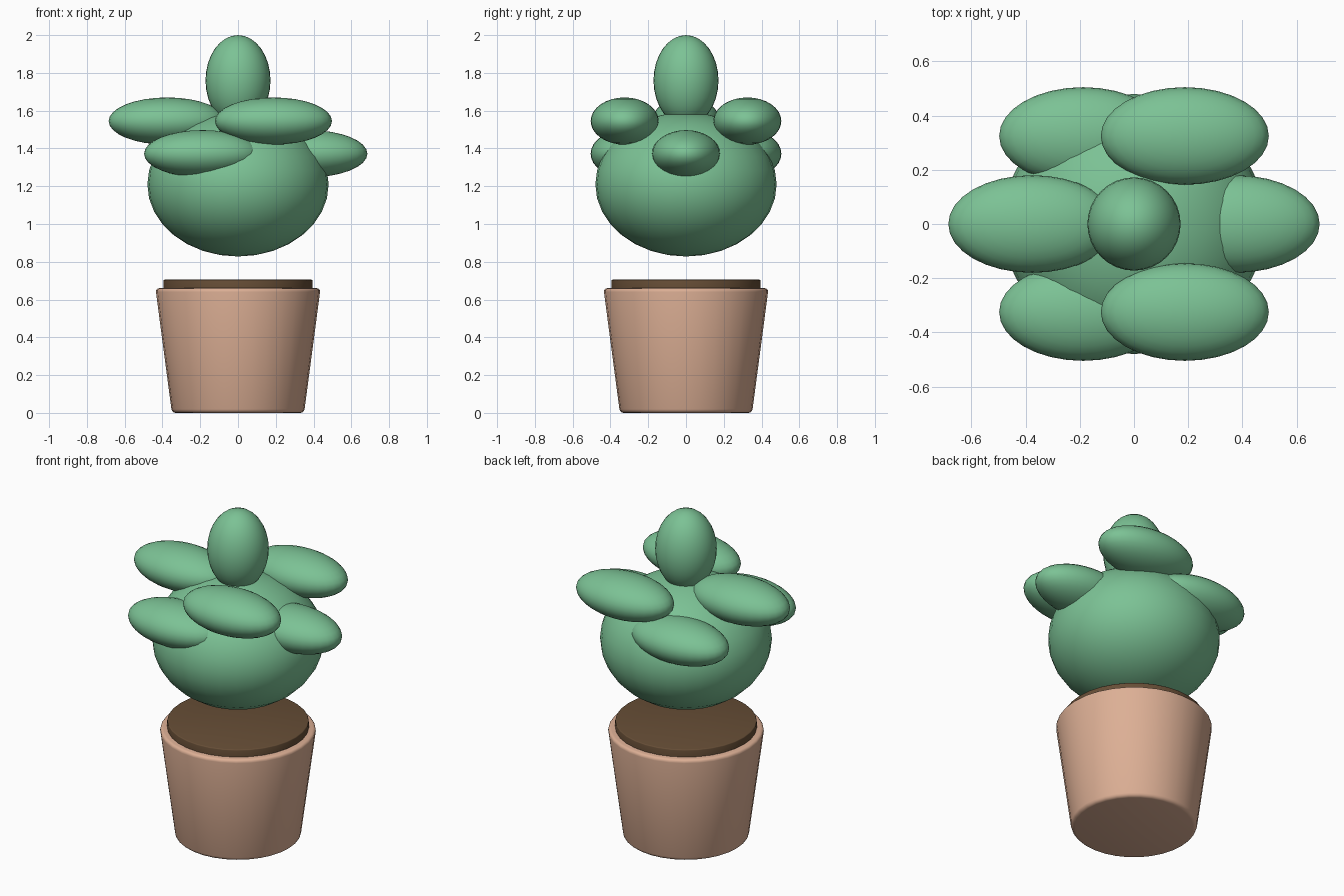
import bpy
import math

cube = bpy.data.objects.get("Cube")
if cube:
    bpy.data.objects.remove(cube, do_unlink=True)


def make_material(name, rgb):
    mat = bpy.data.materials.new(name)
    mat.use_nodes = True
    colour = (*rgb, 1.0)
    mat.diffuse_color = colour
    mat.node_tree.nodes["Principled BSDF"].inputs["Base Color"].default_value = colour
    return mat


green = make_material("leaf green", (0.2, 0.54, 0.3))
clay = make_material("terracotta", (0.72, 0.43, 0.3))
brown = make_material("soil brown", (0.135, 0.076, 0.037))


def finish(obj, name, mat):
    obj.name = name
    obj.data.materials.append(mat)
    bpy.ops.object.shade_smooth_by_angle(angle=math.radians(40))


def ellipsoid(name, centre, radii):
    bpy.ops.mesh.primitive_uv_sphere_add(segments=32, ring_count=16, radius=1, location=centre)
    obj = bpy.context.object
    obj.scale = radii
    bpy.ops.object.transform_apply(location=False, rotation=False, scale=True)
    finish(obj, name, green)


def tapered_drum(name, r_bottom, r_top, z_bottom, z_top, bevel, mat):
    bpy.ops.mesh.primitive_cone_add(vertices=32, radius1=r_bottom, radius2=r_top,
                                    depth=z_top - z_bottom,
                                    location=(0, 0, (z_bottom + z_top) / 2))
    obj = bpy.context.object
    # Round only the top and bottom rims
    mod = obj.modifiers.new("rounded rims", "BEVEL")
    mod.width = bevel
    mod.segments = 3
    mod.limit_method = "ANGLE"
    mod.angle_limit = math.radians(40)
    bpy.ops.object.modifier_apply(modifier=mod.name)
    finish(obj, name, mat)


# Pot and the soil disc resting in it
tapered_drum("pot", 0.35, 0.437, 0.0, 0.66, 0.02, clay)
tapered_drum("soil", 0.395, 0.395, 0.61, 0.705, 0.006, brown)

# Plump plant body and upright centre bud
ellipsoid("plant_body", (0, 0, 1.21), (0.48, 0.48, 0.382))
ellipsoid("centre_bud", (0, 0, 1.76), (0.172, 0.172, 0.24))

# Ring of six leaves, alternating low and high, all lying along x
for i in range(6):
    angle = i * math.pi / 3
    height = 1.545 if i % 2 else 1.372
    ellipsoid(f"leaf_{i + 1}",
              (0.375 * math.cos(angle), 0.375 * math.sin(angle), height),
              (0.31, 0.18, 0.125))
